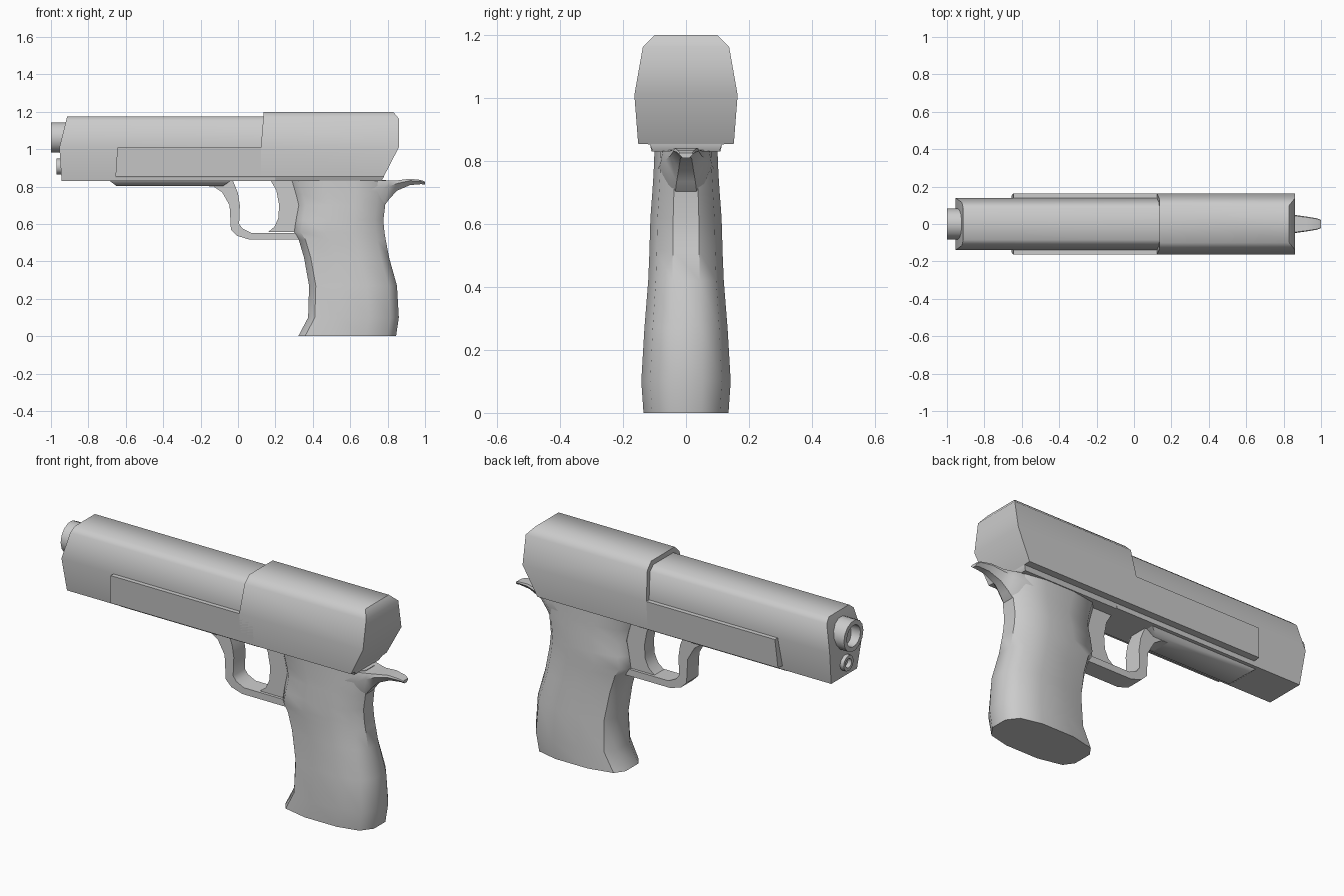
import bpy, bmesh
from math import sin, cos, pi, radians

if "Cube" in bpy.data.objects:
    bpy.data.objects.remove(bpy.data.objects["Cube"])


def finish(name, verts, faces, angle=40):
    bm = bmesh.new()
    vs = [bm.verts.new(v) for v in verts]
    for f in faces:
        bm.faces.new([vs[i] for i in f])
    bmesh.ops.recalc_face_normals(bm, faces=bm.faces)
    mesh = bpy.data.meshes.new(name)
    bm.to_mesh(mesh)
    bm.free()
    ob = bpy.data.objects.new(name, mesh)
    bpy.context.collection.objects.link(ob)
    bpy.ops.object.select_all(action='DESELECT')
    ob.select_set(True)
    bpy.context.view_layer.objects.active = ob
    bpy.ops.object.shade_smooth_by_angle(angle=radians(angle))
    return ob


def loft(name, rings, angle=40):
    """Skin a list of equal-sized rings and cap both ends."""
    n = len(rings[0])
    verts = [v for r in rings for v in r]
    faces = [(k*n + i, k*n + (i+1) % n, (k+1)*n + (i+1) % n, (k+1)*n + i)
             for k in range(len(rings) - 1) for i in range(n)]
    faces += [tuple(range(n)), tuple(range((len(rings)-1)*n, len(rings)*n))]
    return finish(name, verts, faces, angle)


def bar(name, half, angle=50):
    """Mirrored section of (y, z, x_start, x_end), top to bottom, run along x."""
    n = len(half)
    verts, faces = [], []
    for end in (2, 3):
        for side in (1, -1):
            verts += [(p[end], side*p[0], p[1]) for p in half]
    for i in range(n - 1):
        j = i + 1
        for o in (0, 2*n):                       # end caps in flat strips
            faces.append((o+i, o+j, o+n+j, o+n+i))
        for o in (0, n):                         # flanks
            faces.append((o+i, o+j, o+2*n+j, o+2*n+i))
    for i in (0, n - 1):                         # top and bottom
        faces.append((i, n+i, 3*n+i, 2*n+i))
    return finish(name, verts, faces, angle)


def plate(name, profile, w):
    """Side profile (x, z) extruded across y."""
    return loft(name, [[(x, y, z) for x, z in profile] for y in (-w, w)])


def tube(name, z, r, inner, x_front, x_back, bore, sides=14):
    steps = [(x_back, r), (x_front, r), (x_front, inner), (bore, inner)]
    return loft(name, [[(x, q*cos(2*pi*i/sides), z + q*sin(2*pi*i/sides))
                        for i in range(sides)] for x, q in steps])


# Slide: slim front, raised rear, wide side rails
bar("slide_front", [(.085, 1.175, -.913, .2), (.115, 1.15, -.92, .2),
                    (.14, 1.01, -.955, .2), (.11, .83, -.943, .2)])
bar("slide_rear", [(.10, 1.2, .137, .83), (.137, 1.163, .135, .86),
                   (.164, 1.01, .122, .86), (.152, .855, .122, .78),
                   (.115, .853, .122, .78), (.105, .83, .122, .767)])
bar("slide_side_rails", [(.164, 1.01, -.645, .2), (.152, .855, -.655, .2),
                         (.115, .853, -.655, .2), (.105, .83, -.655, .2)])

# Muzzle
tube("barrel", 1.062, .083, .058, -1.0, -.88, -.93)
tube("recoil_rod", .907, .042, .025, -.97, -.88, -.935, 12)

# Frame under the slide
bar("frame_rail", [(.095, .84, -.68, -.04), (.09, .83, -.685, -.04),
                   (.065, .803, -.65, -.08)])

# Trigger guard and trigger
outer = [(-.17, .803), (-.13, .80), (-.085, .77), (-.045, .70), (-.038, .57),
         (-.005, .537), (.06, .517), (.38, .517)]
inner = [(.38, .553), (.07, .553), (.025, .575), (.006, .60), (.01, .70),
         (.0, .765), (-.03, .84), (-.17, .84)]
plate("trigger_guard", outer + inner, .05)
plate("trigger", [(.17, .84), (.205, .78), (.22, .70), (.215, .63), (.195, .585),
                  (.16, .556), (.34, .556), (.34, .84)], .04)

# Grip: z, front x, rear x, half width
rings = []
for z, f, r, w in [(0, .322, .845, .135), (.1, .375, .86, .142), (.27, .38, .85, .132),
                   (.42, .353, .808, .12), (.515, .325, .79, .116),
                   (.555, .30, .783, .115), (.62, .31, .777, .113),
                   (.70, .325, .787, .107), (.76, .31, .79, .103),
                   (.835, .288, .79, .10)]:
    half = [(f, .4*w), (f + .036, .78*w), (f + .17, w), (r - .16, w),
            (r - .045, .8*w), (r, .36*w)]
    rings.append([(x, y, z) for x, y in half] +
                 [(x, -y, z) for x, y in reversed(half)])
loft("grip", rings)

# Tang behind the grip: x, low z, high z, half width
rings = []
for x, lo, hi, w in [(.70, .64, .832, .09), (.77, .68, .832, .082),
                     (.81, .735, .832, .066), (.85, .778, .833, .05),
                     (.92, .808, .842, .04), (.98, .813, .835, .03),
                     (1.0, .81, .826, .022)]:
    m = hi - .3*(hi - lo)
    rings.append([(x, -w*.9, hi), (x, w*.9, hi), (x, w, m), (x, w*.45, lo),
                  (x, -w*.45, lo), (x, -w, m)])
loft("grip_tang", rings)
